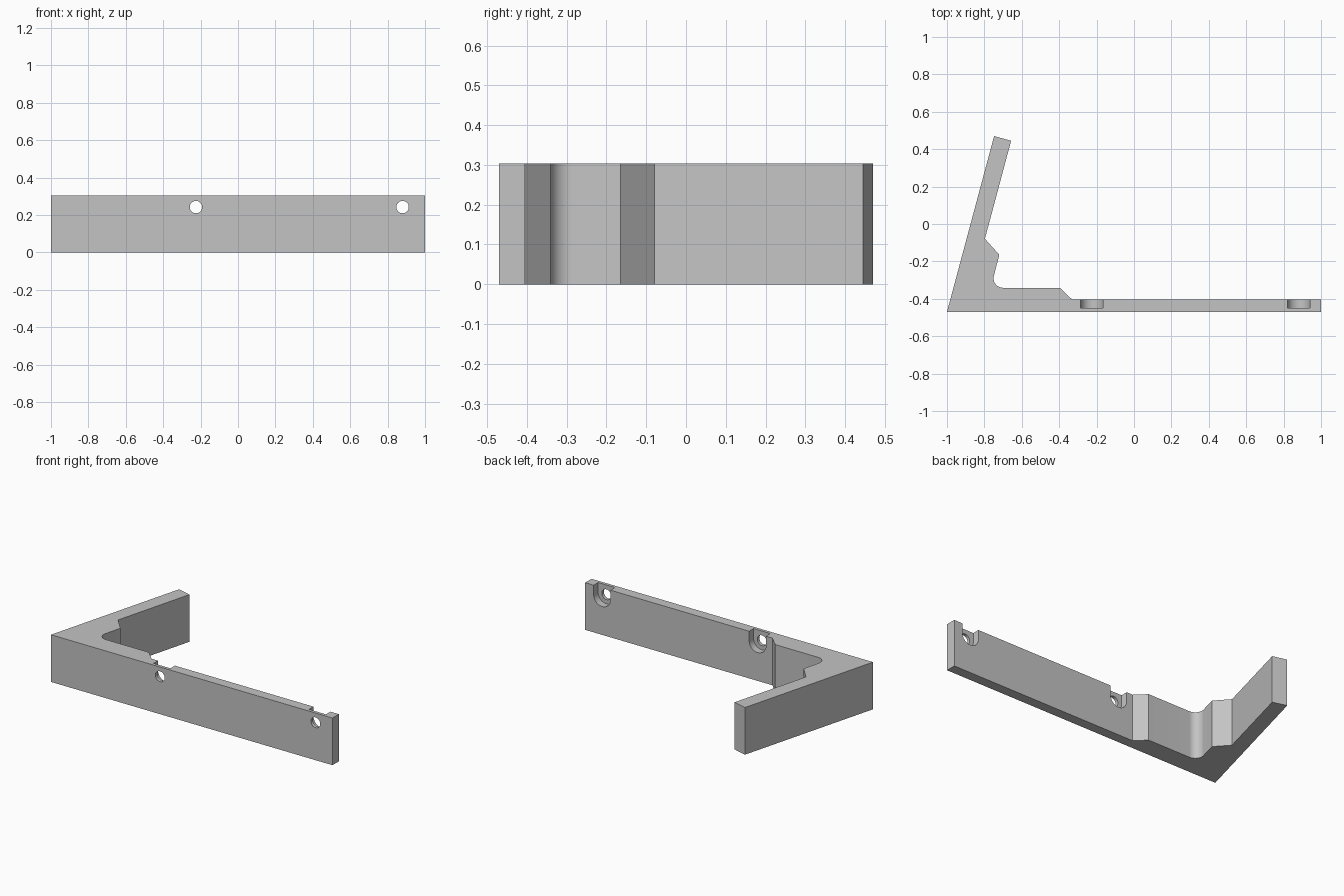
import bpy, bmesh, math
from mathutils import Matrix, Vector

cube = bpy.data.objects.get("Cube")
if cube:
    bpy.data.objects.remove(cube, do_unlink=True)

HEIGHT = 0.303
FRONT, BACK = -0.47, -0.405      # front and back of the long plate
HOLE_Z = 0.242

grey = bpy.data.materials.new("plain grey")
grey.use_nodes = True
colour = (0.55, 0.55, 0.55, 1)
grey.diffuse_color = colour
grey.node_tree.nodes["Principled BSDF"].inputs["Base Color"].default_value = colour


def prism(name, outline, depth, matrix=Matrix()):
    """Extrude a flat outline along local z."""
    bm = bmesh.new()
    face = bm.faces.new([bm.verts.new((x, y, 0)) for x, y in outline])
    top = bmesh.ops.extrude_face_region(bm, geom=[face])["geom"]
    bmesh.ops.translate(bm, vec=(0, 0, depth),
                        verts=[v for v in top if isinstance(v, bmesh.types.BMVert)])
    bmesh.ops.transform(bm, matrix=matrix, verts=bm.verts)
    bmesh.ops.recalc_face_normals(bm, faces=bm.faces)
    mesh = bpy.data.meshes.new(name)
    bm.to_mesh(mesh)
    bm.free()
    mesh.materials.append(grey)
    obj = bpy.data.objects.new(name, mesh)
    bpy.context.collection.objects.link(obj)
    return obj


def arc(cx, cy, r, start, end, steps):
    angles = [math.radians(start + (end - start) * i / steps) for i in range(steps + 1)]
    return [(cx + r * math.cos(a), cy + r * math.sin(a)) for a in angles]


# Angled bracket: long plate, thickened corner with fillet, leaning arm
outline = [(-1, FRONT), (1, FRONT), (1, BACK), (-0.33, BACK), (-0.395, -0.341)]
outline += arc(-0.70, -0.29, 0.051, 270, 165, 14)
outline += [(-0.72, -0.165), (-0.797, -0.079), (-0.657, 0.445), (-0.748, 0.47)]
bracket = prism("angled_bracket", outline, HEIGHT)

# Screw holes, each with a round-bottomed recess open at the top edge
for i, x in enumerate((-0.225, 0.88)):
    # local y becomes world z, local z points to the front
    def place(y):
        return Matrix.Translation((x, y, HOLE_Z)) @ Matrix.Rotation(math.pi / 2, 4, "X")
    hole = arc(0, 0, 0.033, 0, 348.75, 31)
    recess = arc(0, 0, 0.06, 180, 360, 24) + [(0.06, 0.1), (-0.06, 0.1)]
    cutters = [prism(f"screw_hole_cutter_{i}", hole, 0.2, place(BACK + 0.05)),
               prism(f"recess_cutter_{i}", recess, 0.095, place(BACK + 0.05))]
    for cutter in cutters:
        mod = bracket.modifiers.new(cutter.name, "BOOLEAN")
        mod.operation = "DIFFERENCE"
        mod.solver = "EXACT"
        mod.object = cutter
        bpy.context.view_layer.objects.active = bracket
        bpy.ops.object.modifier_apply(modifier=mod.name)
        bpy.data.objects.remove(cutter, do_unlink=True)

# Smooth the round surfaces, keep the edges sharp
bpy.ops.object.select_all(action="DESELECT")
bracket.select_set(True)
bpy.context.view_layer.objects.active = bracket
bpy.ops.object.shade_smooth_by_angle(angle=math.radians(25))
